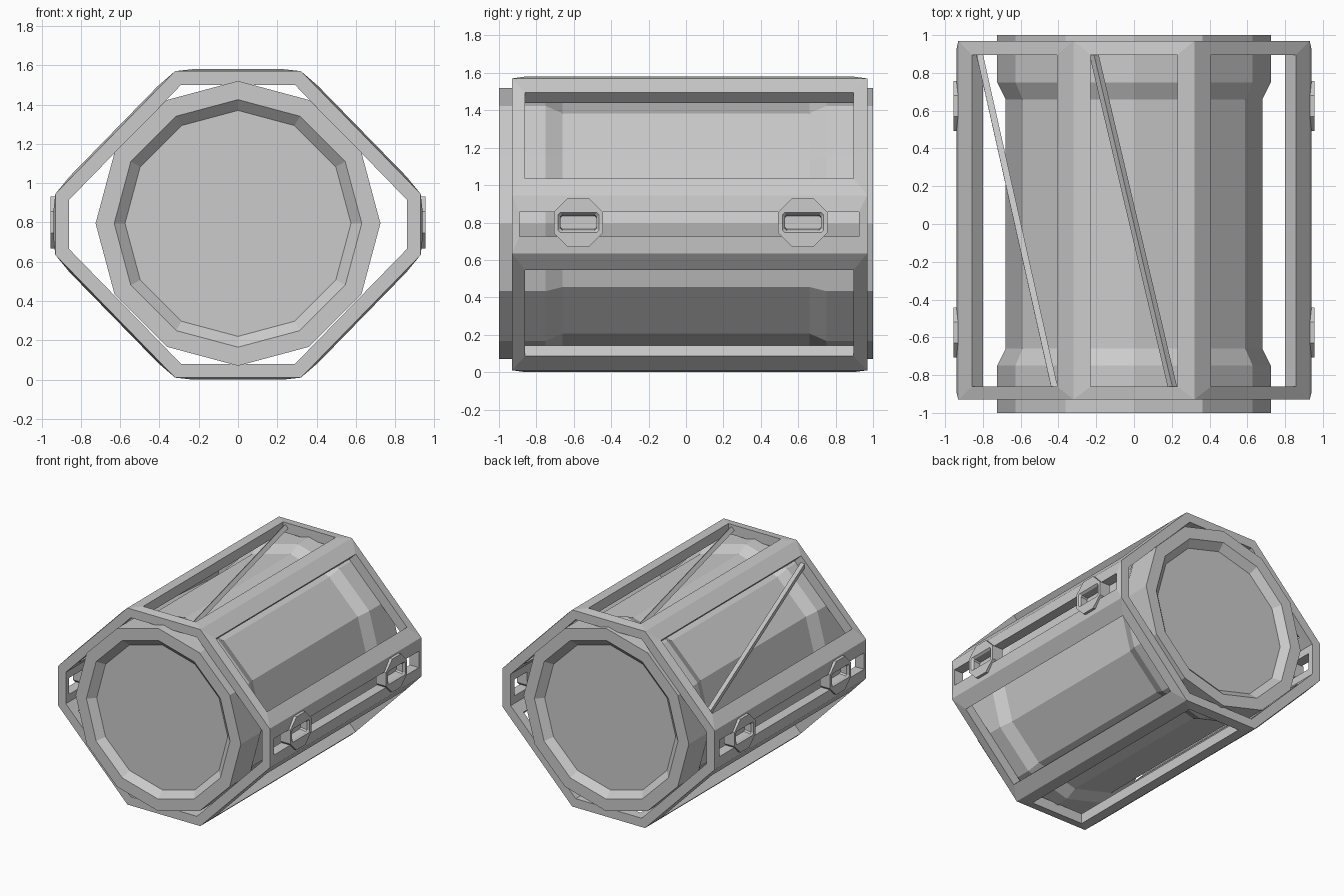
import bpy, bmesh
from math import cos, sin, pi
from mathutils import Vector

if "Cube" in bpy.data.objects:
    bpy.data.objects.remove(bpy.data.objects["Cube"])

CZ = 0.79  # height of the barrel axis


def make_object(name, bm):
    bmesh.ops.remove_doubles(bm, verts=bm.verts, dist=0.0005)
    bmesh.ops.recalc_face_normals(bm, faces=bm.faces)
    me = bpy.data.meshes.new(name)
    bm.to_mesh(me)
    bm.free()
    ob = bpy.data.objects.new(name, me)
    bpy.context.collection.objects.link(ob)
    return ob


def quad(bm, *pts):
    bm.faces.new([bm.verts.new(p) for p in pts])


def bridge(bm, a, b):
    for i in range(len(a)):
        j = (i + 1) % len(a)
        bm.faces.new((a[i], a[j], b[j], b[i]))


# Barrel: twelve-sided, thicker end bands, recessed end caps
half = [(0.575, -0.95), (0.63, -1.0), (0.725, -1.0), (0.725, -0.75), (0.68, -0.66)]
profile = half + [(r, -y) for r, y in reversed(half)]
bm = bmesh.new()
rings = [[bm.verts.new((r * cos(i * pi / 6), y, CZ + 0.005 + r * sin(i * pi / 6)))
          for i in range(12)] for r, y in profile]
for a, b in zip(rings, rings[1:]):
    bridge(bm, a, b)
bm.faces.new(rings[0])
bm.faces.new(rings[-1])
make_object("barrel", bm)

# Frame: octagonal cage with a window in each of its eight sides
Y0, Y1, THICK, BULGE = -0.93, 0.97, 0.07, 0.01
outer = [(0.32, 0.78), (0.93, 0.155), (0.93, -0.155), (0.32, -0.78),
         (-0.32, -0.78), (-0.93, -0.155), (-0.93, 0.155), (-0.32, 0.78)]
inner = [((abs(x) - (0.03 if abs(x) < 0.5 else 0.07)) * (1 if x > 0 else -1),
          (abs(z) - (0.07 if abs(x) < 0.5 else 0.03)) * (1 if z > 0 else -1))
         for x, z in outer]
bm = bmesh.new()
for i in range(8):
    j = (i + 1) % 8
    a, b = (Vector((p[0], 0, CZ + p[1])) for p in (outer[i], outer[j]))
    c, d = (Vector((p[0], 0, CZ + p[1])) for p in (inner[i], inner[j]))
    along = (b - a).normalized()
    normal = Vector((-along.z, 0, along.x))
    if normal.dot((a + b) / 2 - Vector((0, 0, CZ))) < 0:
        normal = -normal
    side = abs(normal.x) > 0.99
    margin = 0.115 if i % 2 == 0 else 0.09
    w0, w1 = (-0.89, 0.925) if side else (-0.86, 0.895)

    def loop(p, q, y0, y1):
        return [p + Vector((0, y0, 0)), q + Vector((0, y0, 0)),
                q + Vector((0, y1, 0)), p + Vector((0, y1, 0))]
    wa = a + along * margin + normal * BULGE
    wb = b - along * margin + normal * BULGE
    drop = normal * (THICK + BULGE)
    loops = [loop(a, b, Y0, Y1), loop(wa, wb, w0, w1),
             loop(wa - drop, wb - drop, w0, w1), loop(c, d, Y0, Y1)]
    for u, v in zip(loops, loops[1:]):
        for k in range(4):
            m = (k + 1) % 4
            quad(bm, u[k], u[m], v[m], v[k])
    for k, m in ((0, 1), (2, 3)):
        quad(bm, loops[0][k], loops[0][m], loops[3][m], loops[3][k])
make_object("frame", bm)


# Diagonal braces across the top and upper left windows
def brace(name, p, q, up):
    p, q = Vector(p), Vector(q)
    up = Vector(up).normalized()
    across = (q - p).normalized().cross(up)
    bm = bmesh.new()
    ends = [[bm.verts.new(e + 0.024 * d) for d in (up, across, -up, -across)]
            for e in (p, q)]
    bridge(bm, *ends)
    for e in ends:
        bm.faces.new(e)
    make_object(name, bm)


brace("top_brace", (-0.215, 0.91, 1.54), (0.205, -0.87, 1.54), (0, 0, 1))
brace("left_brace", (-0.82, 0.91, 1.015), (-0.42, -0.87, 1.425), (-0.716, 0, 0.698))

# Side brackets: octagonal plates with a bevelled slot recess
for sx, label in ((1, "right"), (-1, "left")):
    for y, end in ((-0.575, "front"), (0.625, "back")):
        bm = bmesh.new()

        def octagon(x, hy, hz, cut):
            pts = [(hy, hz - cut), (hy - cut, hz), (cut - hy, hz), (-hy, hz - cut),
                   (-hy, cut - hz), (cut - hy, -hz), (hy - cut, -hz), (hy, cut - hz)]
            return [bm.verts.new((sx * x, y + u, CZ + 0.01 + v)) for u, v in pts]
        loops = [octagon(0.865, 0.132, 0.132, 0.077), octagon(0.955, 0.132, 0.132, 0.077),
                 octagon(0.955, 0.11, 0.053, 0.012), octagon(0.94, 0.096, 0.042, 0.01),
                 octagon(0.885, 0.096, 0.036, 0.01)]
        for a, b in zip(loops, loops[1:]):
            bridge(bm, a, b)
        bm.faces.new(loops[0])
        bm.faces.new(loops[-1])
        make_object(f"{end}_{label}_bracket", bm)
